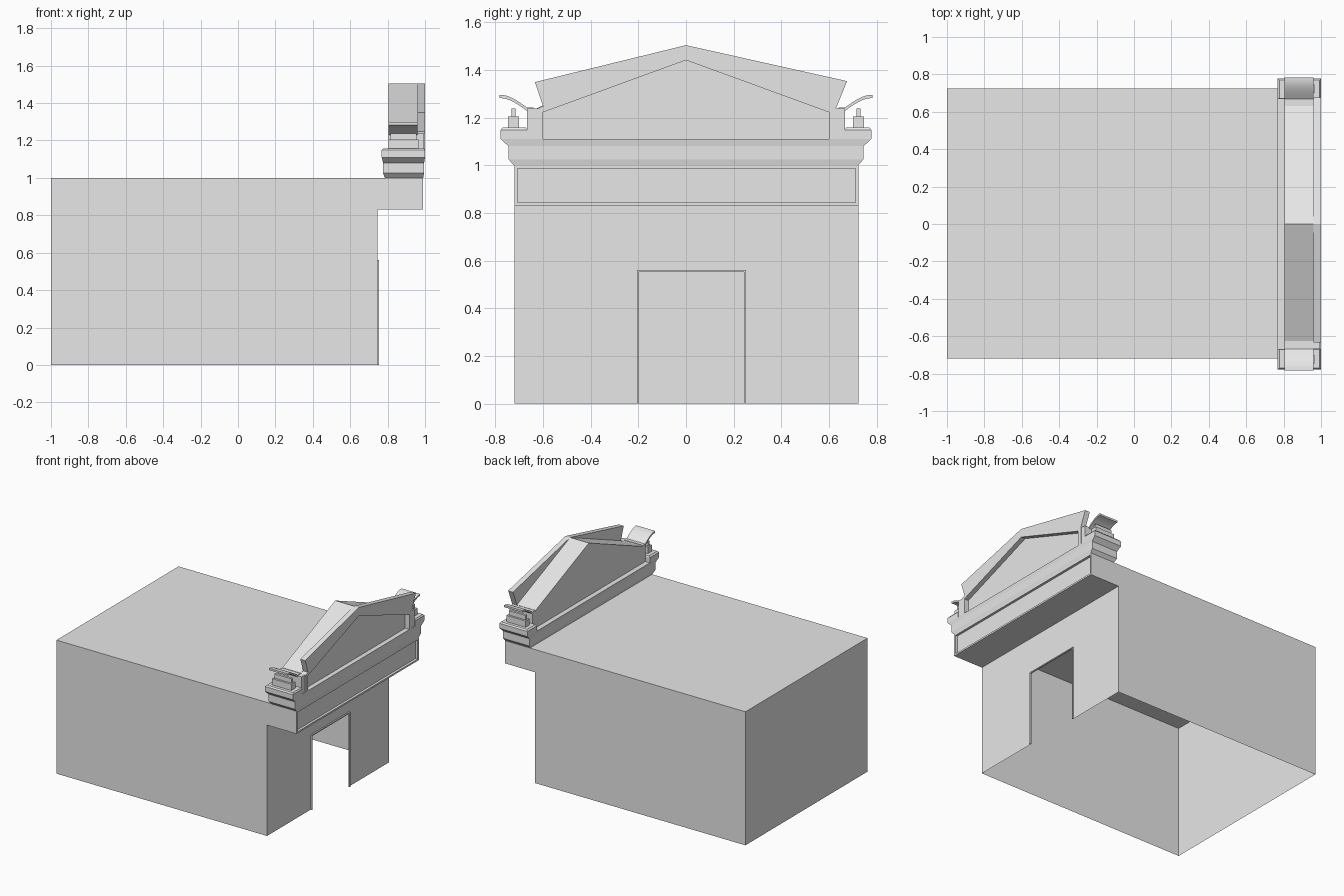
import bpy, bmesh, math

cube = bpy.data.objects.get("Cube")
if cube:
    bpy.data.objects.remove(cube, do_unlink=True)

stone = bpy.data.materials.new("grey_stone")
stone.use_nodes = True
GREY = (0.8, 0.8, 0.8, 1)
stone.diffuse_color = GREY
stone.node_tree.nodes["Principled BSDF"].inputs["Base Color"].default_value = GREY


def finish(name, bm, recalc=True):
    if recalc:
        bmesh.ops.recalc_face_normals(bm, faces=bm.faces)
    mesh = bpy.data.meshes.new(name)
    bm.to_mesh(mesh)
    bm.free()
    mesh.materials.append(stone)
    obj = bpy.data.objects.new(name, mesh)
    bpy.context.collection.objects.link(obj)
    return obj


def prism(name, outline, x0, x1):
    """Extrude a (y, z) outline along x."""
    bm = bmesh.new()
    face = bm.faces.new([bm.verts.new((x0, y, z)) for y, z in outline])
    ext = bmesh.ops.extrude_face_region(bm, geom=[face], use_keep_orig=True)
    for v in ext["geom"]:
        if isinstance(v, bmesh.types.BMVert):
            v.co.x = x1
    return finish(name, bm)


def rect(y0, y1, z0, z1):
    return [(y0, z0), (y1, z0), (y1, z1), (y0, z1)]


def stack(name, rings):
    """Loft rectangles given as (z, x0, x1, y0, y1), capped at both ends."""
    bm = bmesh.new()
    loops = [[bm.verts.new((x, y, z)) for x, y in
              ((x0, y0), (x1, y0), (x1, y1), (x0, y1))]
             for z, x0, x1, y0, y1 in rings]
    for a, b in zip(loops, loops[1:]):
        for i in range(4):
            j = (i + 1) % 4
            bm.faces.new((a[i], a[j], b[j], b[i]))
    bm.faces.new(loops[0][::-1])
    bm.faces.new(loops[-1])
    return finish(name, bm)


Y0, Y1 = -0.72, 0.725            # side walls
WALL, FRONT, SOFFIT = 0.745, 0.99, 0.83
D0, D1, DTOP = -0.197, 0.243, 0.552   # doorway

# Hall: thin open-bottomed shell with an overhanging lintel
bm = bmesh.new()
profile = [(-1, 0), (-1, 1), (FRONT, 1), (FRONT, SOFFIT), (WALL, SOFFIT), (WALL, 0)]
right = [bm.verts.new((x, Y0, z)) for x, z in profile]
left = [bm.verts.new((x, Y1, z)) for x, z in profile]
bm.faces.new(right[::-1])
bm.faces.new(left)
for i in range(4):
    f = bm.faces.new((right[i], right[i + 1], left[i + 1], left[i]))
    if i == 2:
        lintel_face = f
# door wall as one face around the doorway
door = [bm.verts.new((WALL, y, z)) for y, z in
        ((D0, 0), (D0, DTOP), (D1, DTOP), (D1, 0))]
bm.faces.new([right[4], right[5], *door, left[5], left[4]])
bm.normal_update()
# recessed lintel panel
bmesh.ops.inset_region(bm, faces=[lintel_face], thickness=0.018)
ext = bmesh.ops.extrude_face_region(bm, geom=[lintel_face])
for v in ext["geom"]:
    if isinstance(v, bmesh.types.BMVert):
        v.co.x -= 0.018
if lintel_face.is_valid:
    bm.faces.remove(lintel_face)
finish("hall_shell", bm)

# Door surround
T = 0.008
prism("door_frame", [(D0 - T, 0), (D0 - T, DTOP + T), (D1 + T, DTOP + T), (D1 + T, 0),
                     (D1, 0), (D1, DTOP), (D0, DTOP), (D0, 0)], WALL, WALL + 0.01)

# Cornice: z, back x, front x, distance past the wall centre
steps = [(1.0, 0.785, 0.99, 0.722), (1.025, 0.776, 0.995, 0.745),
         (1.08, 0.776, 0.995, 0.745), (1.11, 0.768, 1.0, 0.778)]
stack("cornice", [(z, a, b, -w, w) for z, a, b, w in steps])

# Gable roof body behind the raking frame
prism("gable_body", [(-0.60, 1.11), (0.60, 1.11), (0.60, 1.222), (0, 1.441), (-0.60, 1.222)],
      0.805, 0.965)
prism("gable_roof", [(-0.625, 1.11), (0.63, 1.11), (0.63, 1.24), (0, 1.504), (-0.625, 1.24)],
      0.805, 0.96)

# Raking frame around the sunken gable panel
prism("raking_frame", [(-0.626, 1.11), (-0.626, 1.237), (-0.60, 1.248), (-0.634, 1.349),
                       (0, 1.504), (0.676, 1.353), (0.63, 1.24), (0.63, 1.11),
                       (0.601, 1.11), (0.601, 1.222), (0, 1.441),
                       (-0.601, 1.222), (-0.601, 1.11)], 0.96, 1.0)

# Corner ornaments, mirrored on both ends
for side, s in (("right", -1), ("left", 1)):
    def ys(a, b):
        return sorted((s * a, s * b))

    stack(side + "_corner_block", [(1.11, 0.768, 1.0, *ys(0.668, 0.778)),
                                   (1.148, 0.768, 1.0, *ys(0.668, 0.778)),
                                   (1.158, 0.778, 0.993, *ys(0.672, 0.77))])
    prism(side + "_pedestal", rect(*ys(0.70, 0.747), 1.158, 1.205), 0.805, 0.965)
    prism(side + "_pedestal_cap", rect(*ys(0.715, 0.733), 1.205, 1.238), 0.815, 0.955)
    prism(side + "_pier", rect(*ys(0.626, 0.668), 1.11, 1.238), 0.805, 0.995)
    # curved leaf sweeping outwards
    top = [(0.64, 1.242)]
    for k in range(9):
        t = k / 8
        top.append((0.667 + 0.116 * t, 1.242 + 0.054 * math.sin(t * math.pi / 2)))
    under = [(y, z - 0.014) for y, z in reversed(top)]
    leaf = prism(side + "_scroll", [(s * y, z) for y, z in top + under], 0.805, 0.96)
    bpy.ops.object.select_all(action="DESELECT")
    leaf.select_set(True)
    bpy.context.view_layer.objects.active = leaf
    bpy.ops.object.shade_smooth_by_angle(angle=math.radians(30))
